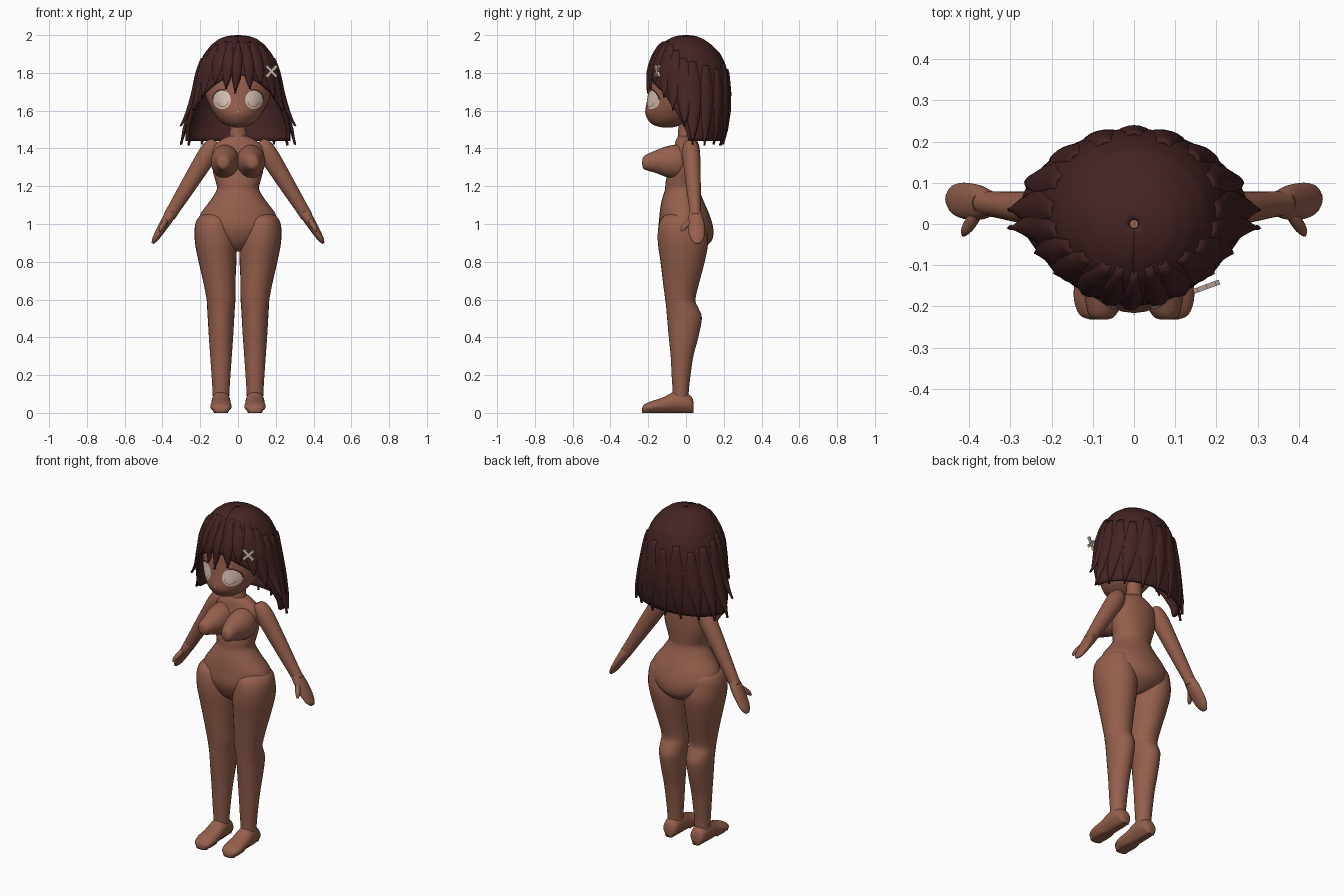
import bpy, bmesh, math
from math import sin, cos, pi
from mathutils import Vector, Matrix

cube = bpy.data.objects.get("Cube")
if cube:
    bpy.data.objects.remove(cube, do_unlink=True)


def material(name, r, g, b):
    m = bpy.data.materials.new(name)
    m.use_nodes = True
    m.diffuse_color = (r, g, b, 1)
    bsdf = m.node_tree.nodes["Principled BSDF"]
    bsdf.inputs["Base Color"].default_value = (r, g, b, 1)
    bsdf.inputs["Roughness"].default_value = 0.8
    return m


skin = material("warm brown skin", .30, .115, .072)
hair = material("dark maroon hair", .058, .017, .017)
cream = material("pale cream", .72, .57, .49)
rose = material("dusty rose", .40, .22, .18)


def build(name, rows, mat, closed=True, caps=True, thick=0):
    """Skin a list of equal-length point rows into a smooth mesh."""
    bm = bmesh.new()
    grid = [[bm.verts.new(p) for p in row] for row in rows]
    n = len(grid[0])
    for lower, upper in zip(grid, grid[1:]):
        for i in range(n if closed else n - 1):
            j = (i + 1) % n
            bm.faces.new((lower[i], lower[j], upper[j], upper[i]))
    if closed and caps:
        bm.faces.new(grid[0])
        bm.faces.new(grid[-1])
    bmesh.ops.recalc_face_normals(bm, faces=bm.faces)
    me = bpy.data.meshes.new(name)
    bm.to_mesh(me)
    bm.free()
    me.materials.append(mat)
    me.polygons.foreach_set("use_smooth", [True] * len(me.polygons))
    ob = bpy.data.objects.new(name, me)
    bpy.context.collection.objects.link(ob)
    if thick:
        mod = ob.modifiers.new("thickness", "SOLIDIFY")
        mod.thickness = thick
        mod.offset = -1
    return ob


def spline(keys, steps=4):
    """Catmull-Rom interpolation through tuples."""
    pts = [Vector(k) for k in keys]
    pts = [pts[0]] + pts + [pts[-1]]
    out = []
    for a, b, c, d in zip(pts, pts[1:], pts[2:], pts[3:]):
        for s in range(steps):
            t = s / steps
            out.append(b + (c - a) * (t / 2) + (a * 2 - b * 5 + c * 4 - d) * (t * t / 2)
                       + (b * 3 - a - c * 3 + d) * (t ** 3 / 2))
    return out + [pts[-1]]


def loft(name, keys, u, v, mat=skin, sides=28):
    """Keys are x, y, z, radius along u, radius along v."""
    u, v = Vector(u), Vector(v)
    rows = []
    for x, y, z, a, b in spline(keys):
        a, b = max(a, .002), max(b, .002)
        ring = [2 * pi * i / sides for i in range(sides)]
        rows.append([Vector((x, y, z)) + u * (a * cos(t)) + v * (b * sin(t)) for t in ring])
    return build(name, rows, mat)


X, Y, Z = (1, 0, 0), (0, 1, 0), (0, 0, 1)


def column(name, prof, mat=skin, x=0):
    """Upright loft from z, y, half width, half depth."""
    return loft(name, [(x, y, z, a, b) for z, y, a, b in prof], X, Y, mat)


def sample(prof, z):
    """Linear lookup in a profile sorted from the top down."""
    for p, q in zip(prof, prof[1:]):
        if z >= q[0]:
            t = max(0, min(1, (p[0] - z) / (p[0] - q[0])))
            return [a + (b - a) * t for a, b in zip(p[1:], q[1:])]
    return prof[-1][1:]


# Torso, neck and head
column("torso", [(1.465, 0, .05, .042), (1.445, .002, .09, .055), (1.41, .004, .13, .066),
                 (1.36, 0, .14, .075), (1.28, -.01, .133, .085), (1.22, -.018, .117, .09),
                 (1.18, -.02, .113, .092), (1.12, -.018, .15, .112), (1.05, -.008, .2, .132),
                 (.98, 0, .205, .144), (.92, .008, .155, .132), (.88, .005, .09, .1),
                 (.855, 0, .03, .06)])
column("neck", [(1.57, 0, .045, .042), (1.5, 0, .043, .041), (1.44, 0, .052, .045)])
face = [(1.95, 0, .09, .09), (1.88, 0, .165, .15), (1.8, -.01, .19, .175), (1.72, -.02, .182, .177),
        (1.65, -.04, .162, .167), (1.59, -.066, .13, .15), (1.55, -.085, .1, .115),
        (1.525, -.1, .065, .075), (1.512, -.1, .02, .03)]
column("head", face)

foot_keys = [(.04, .02, .026), (.028, .04, .042), (-.015, .048, .054), (-.06, .05, .055),
             (-.12, .053, .04), (-.18, .056, .03), (-.22, .042, .021), (-.232, .015, .012)]
leg_keys = [(1.06, -.015, .05, .07), (1.03, -.018, .088, .112), (.98, -.02, .104, .127),
            (.9, -.016, .11, .133), (.8, -.018, .1, .117), (.7, -.025, .086, .098),
            (.6, -.03, .076, .08), (.55, -.018, .073, .086), (.5, -.008, .07, .092),
            (.4, -.013, .064, .078), (.3, -.021, .057, .06), (.2, -.026, .05, .05),
            (.12, -.028, .045, .043), (.07, -.028, .043, .042)]
arm_keys = [(-.04, .02), (-.02, .04), (.04, .051), (.15, .047), (.28, .04), (.36, .035), (.43, .032)]
hand_keys = [(.4, .03, .03), (.45, .028, .042), (.52, .022, .044), (.57, .016, .034), (.597, .006, .014)]
slope = Vector((.527, .06, -.85))


def eye_plate(name, s, cx, cz, rx, rz, mat, lift, inner=0.0, start=0.0, sweep=2 * pi):
    """Curved patch that follows the face."""
    rows = []
    for k in range(6):
        r = inner + (1 - inner) * k / 5
        row = []
        for i in range(25):
            t = start + sweep * i / 24
            x, z = cx + rx * r * cos(t), cz + rz * r * sin(t)
            cy, a, b = sample(face, z)
            row.append((s * x, cy - b * math.sqrt(max(.02, 1 - (x / a) ** 2)) - lift, z))
        rows.append(row)
    build(name, rows, mat, closed=False)


# Paired limbs and facial parts
for s, side in ((1, "left"), (-1, "right")):
    leg = [(.09 + .035 * max(0, min(1, (z - .6) / .38)), y, z, a, b) for z, y, a, b in leg_keys]
    loft(side + "_leg", [(s * x, y, z, a, b) for x, y, z, a, b in leg], X, Y)
    foot = loft(side + "_foot", [(s * .09, y, h + .003, w, h) for y, w, h in foot_keys], X, Z)
    for v in foot.data.vertices:
        v.co.z = 0 if v.co.z < .012 else v.co.z

    def along(t):
        p = Vector((.138, .025, 1.405)) + slope * t
        return s * p.x, p.y, p.z
    across = (s * .85, 0, .527)
    loft(side + "_arm", [(*along(t), r, r * .92) for t, r in arm_keys], across, Y)
    loft(side + "_hand", [(*along(t), a, b) for t, a, b in hand_keys], across, Y)
    loft(side + "_thumb", [(s * .375, .035, 1.03, .012, .014), (s * .39, .012, 1.005, .016, .016),
                           (s * .405, -.012, .98, .014, .014), (s * .413, -.027, .962, .005, .005)],
         X, (0, .77, -.64), sides=14)
    bust = [(-.19, .03, .03), (-.16, .055, .06), (-.1, .072, .082), (-.04, .075, .088), (.02, .05, .06)]
    loft(side + "_chest", [(s * .078, -.232, 1.325, .006, .006), (s * .077, -.222, 1.325, .032, .035)]
         + [(s * .068, y, 1.33, a, b) for y, a, b in bust[1:]], X, Z)

    eye_plate(side + "_eye", s, .085, 1.658, .047, .05, cream, .004)
    eye_plate(side + "_iris_line", s, .08, 1.65, .03, .032, rose, .006, .82, pi, pi * .9)
    eye_plate(side + "_lashes", s, .085, 1.658, .053, .056, hair, .006, .86, 0, pi * .6)
eye_plate("nose_dot", 1, 0, 1.595, .004, .004, cream, .004)

# Hair volume: z, y, half width, half depth
hair_prof = [(2, 0, .012, .012), (1.995, 0, .06, .055), (1.98, 0, .1, .09), (1.95, 0, .14, .135),
             (1.9, .008, .18, .175), (1.85, .01, .203, .197), (1.8, .012, .22, .21),
             (1.7, .018, .24, .214), (1.6, .022, .262, .208), (1.5, .025, .278, .19),
             (1.41, .025, .276, .165)]
opening = [(2, pi), (1.8, pi), (1.75, 2.65), (1.7, 2.3), (1.6, 1.95), (1.5, 1.72), (1.41, 1.6)]


def on_hair(phi, z, out=0.0):
    """Point on the hair; phi is measured from the front."""
    cy, a, b = sample(hair_prof, z)
    return Vector(((a + out) * sin(phi), cy - (b + out) * cos(phi), z))


rows = []
for k in range(40):
    z = 2 - .56 * (k / 39) ** 1.6
    reach = sample(opening, z)[0]
    rows.append([on_hair(pi + reach * (i / 24 - 1), z) for i in range(49)])
build("hair_shell", rows, hair, closed=False, thick=.018)


def lock(name, start, end, top, tip, width, flick=0.0, out=.008):
    """Tapered strand lying on the hair volume."""
    rows = []
    for k in range(17):
        t = k / 16
        w = width * min(1, .45 + 1.6 * t) * (1 - t ** 2.6) + .004
        mid = start + (end - start) * t
        row = []
        for i in range(-3, 4):
            q = i / 3
            lift = out * (1 - 1.5 * q * q) + flick * t ** 5
            row.append(on_hair(mid + w * q, top + (tip - top) * t, lift))
        rows.append(row)
    build(name, rows, hair, closed=False, thick=.007)


# Fringe, side strands and back strands
lock("fringe_centre", 0, -.06, 1.965, 1.69, .17, out=.012)
strands = [("fringe_inner", .3, .27, 1.97, 1.715, .2, 0), ("fringe_middle", .58, .55, 1.965, 1.74, .24, 0),
           ("fringe_outer", .95, .88, 1.95, 1.67, .28, 0), ("temple", 1.2, 1.12, 1.92, 1.6, .26, 0),
           ("side_front", 1.45, 1.42, 1.88, 1.52, .25, .03), ("side", 1.7, 1.62, 1.86, 1.42, .26, .025),
           ("side_back", 2.05, 2.0, 1.84, 1.415, .24, .01), ("back_outer", 2.4, 2.38, 1.82, 1.42, .22, 0),
           ("back_inner", 2.78, 2.8, 1.85, 1.415, .22, 0)]
for label, a, b, top, tip, w, flick in strands:
    for s, side in ((1, "left_"), (-1, "right_")):
        lock(side + label, s * a, s * b, top, tip, w, flick)
lock("back_centre", pi, pi, 1.82, 1.42, .2)

# Crossed hair clip
for s, label in ((1, "clip_bar_rising"), (-1, "clip_bar_falling")):
    bpy.ops.mesh.primitive_cube_add(size=1)
    bar = bpy.context.object
    bar.name = label
    bar.data.materials.append(cream)
    bar.matrix_world = (Matrix.Translation((.176, -.152, 1.808)) @ Matrix.Rotation(.35, 4, "Z")
                        @ Matrix.Rotation(s * pi / 4, 4, "Y") @ Matrix.Diagonal((.08, .012, .014, 1)))
